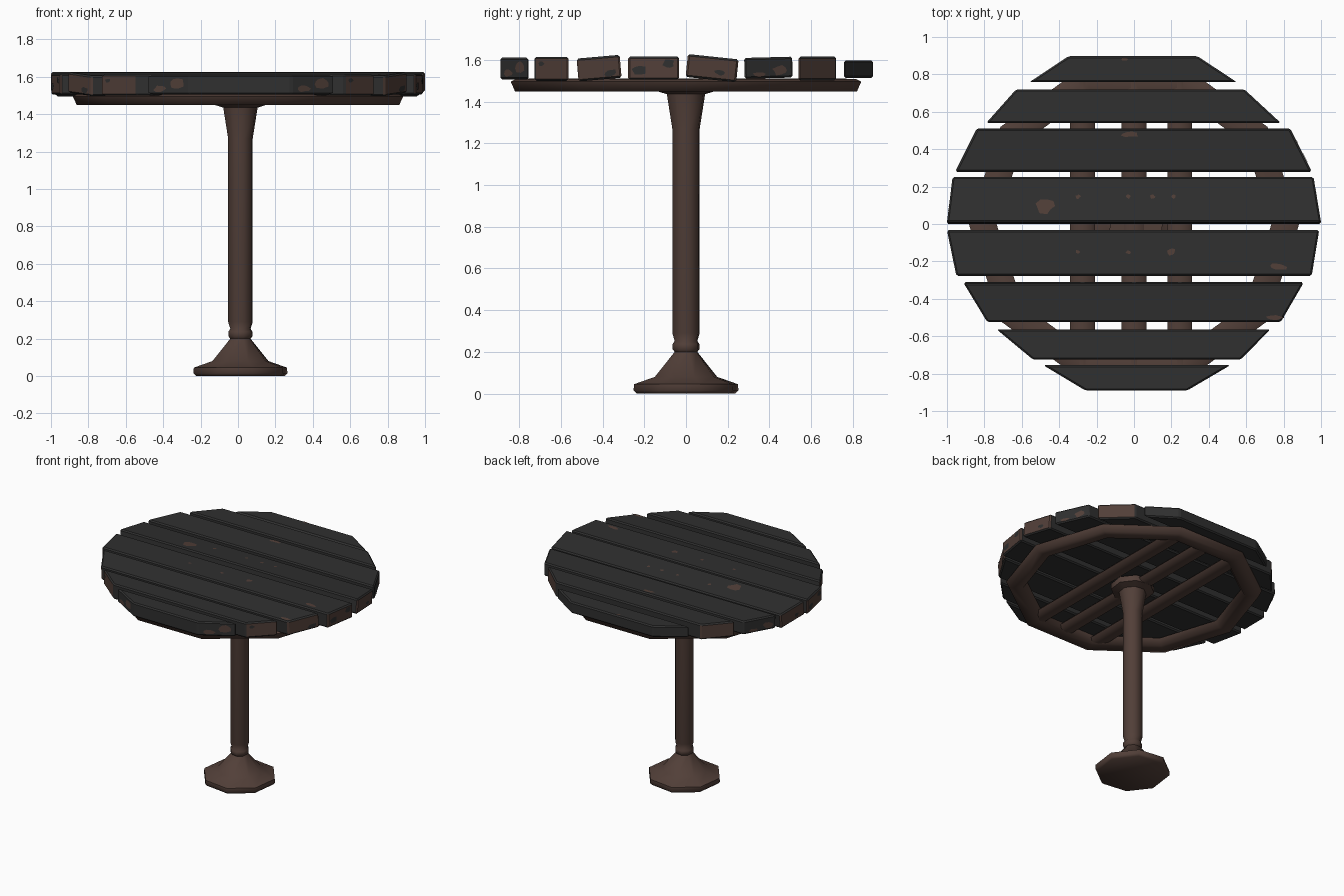
import bpy, bmesh, math, random
from mathutils import Matrix, Vector

if "Cube" in bpy.data.objects:
    bpy.data.objects.remove(bpy.data.objects["Cube"])

random.seed(4)


def material(name, rgb):
    m = bpy.data.materials.new(name)
    m.diffuse_color = (*rgb, 1)
    m.use_nodes = True
    m.node_tree.nodes["Principled BSDF"].inputs["Base Color"].default_value = m.diffuse_color
    return m


BLACK = material("black paint", (0.029, 0.029, 0.029))
BROWN = material("rust brown", (0.084, 0.050, 0.040))


def finish(bm, name, mats, smooth=None):
    me = bpy.data.meshes.new(name)
    bm.to_mesh(me)
    bm.free()
    ob = bpy.data.objects.new(name, me)
    bpy.context.collection.objects.link(ob)
    for m in mats:
        me.materials.append(m)
    if smooth:
        bpy.ops.object.select_all(action='DESELECT')
        ob.select_set(True)
        bpy.context.view_layer.objects.active = ob
        bpy.ops.object.shade_smooth_by_angle(angle=math.radians(smooth))
    return ob


def lathe(name, profile, sides, cx=0, turn=0, closed=False, smooth=50):
    """Revolve (radius, z) points round a vertical axis."""
    bm = bmesh.new()
    rings = []
    for r, z in profile:
        rings.append([bm.verts.new((cx + r * math.cos(turn + math.tau * i / sides),
                                    r * math.sin(turn + math.tau * i / sides), z))
                      for i in range(sides)])
    pairs = list(zip(rings, rings[1:]))
    if closed:
        pairs.append((rings[-1], rings[0]))
    else:
        bm.faces.new(rings[0])
        bm.faces.new(rings[-1])
    for a, b in pairs:
        for i in range(sides):
            j = (i + 1) % sides
            bm.faces.new((a[i], a[j], b[j], b[i]))
    bmesh.ops.recalc_face_normals(bm, faces=bm.faces)
    return finish(bm, name, [BROWN], smooth)


# Pedestal: octagonal foot, collar, post and flared head
lathe("pedestal", [(0.245, 0), (0.26, 0.015), (0.258, 0.045), (0.155, 0.08), (0.056, 0.2),
                   (0.066, 0.212), (0.066, 0.238), (0.056, 0.252), (0.068, 0.29),
                   (0.068, 1.27), (0.095, 1.435), (0.15, 1.452), (0.15, 1.495)],
      8, cx=0.013, turn=math.radians(15))

# Ten-sided support ring under the top
lathe("support_ring", [(0.735, 1.495), (0.765, 1.45), (0.862, 1.449), (0.883, 1.495),
                       (0.86, 1.507), (0.765, 1.507)], 10, closed=True, smooth=70)

# Three support bars with rounded section
for k, x in enumerate((-0.275, 0.0, 0.245)):
    bm = bmesh.new()
    bmesh.ops.create_cone(bm, cap_ends=True, segments=8, radius1=1, radius2=1, depth=1.54)
    bm.transform(Matrix.Translation((x, 0, 1.48)) @ Matrix.Diagonal((0.066, 1, 0.03, 1))
                 @ Matrix.Rotation(math.pi / 2, 4, 'X'))
    finish(bm, f"support_bar_{k + 1}", [BROWN], 50)

# Planks: y0, y1, x left/right at y0, x left/right at y1, z centre, height, tilt
PLANKS = [
    (-0.89, -0.755, -0.26, 0.285, -0.485, 0.515, 1.558, 0.105, 0),
    (-0.725, -0.563, -0.54, 0.57, -0.735, 0.73, 1.557, 0.115, 0),
    (-0.52, -0.313, -0.785, 0.785, -0.91, 0.905, 1.56, 0.11, 5),
    (-0.277, -0.033, -0.95, 0.95, -1.0, 0.99, 1.56, 0.11, 0),
    (0.003, 0.247, -1.0, 1.0, -0.97, 0.96, 1.56, 0.11, -6),
    (0.28, 0.51, -0.955, 0.95, -0.84, 0.835, 1.562, 0.1, 1.5),
    (0.54, 0.72, -0.79, 0.785, -0.63, 0.59, 1.558, 0.115, 0),
    (0.758, 0.897, -0.56, 0.55, -0.35, 0.34, 1.555, 0.085, 0),
]
DARK_ENDS = {0, 5, 7}

# Worn spots on top: plank, x, y, half sizes
TOP_SPOTS = [(4, -0.475, 0.09, 0.055, 0.04), (3, 0.2, -0.15, 0.022, 0.02),
             (3, 0.77, -0.23, 0.055, 0.02), (2, 0.75, -0.495, 0.05, 0.015),
             (5, -0.02, 0.48, 0.05, 0.015), (7, -0.05, 0.88, 0.02, 0.01)]
TOP_SPOTS += [(4, x, 0.14, 0.014, 0.012) for x in (-0.3, -0.03, 0.1, 0.21)]
TOP_SPOTS += [(3, x, -0.15, 0.014, 0.012) for x in (-0.3, -0.03)]

# Worn spots on the plank ends: plank, position along end, height, half sizes
END_SPOTS = [(0, 0.7, 0.1, 0.055, 0.03), (0, 0.3, -0.2, 0.04, 0.02),
             (2, 0.75, -0.25, 0.035, 0.02), (3, 0.2, -0.1, 0.04, 0.025),
             (3, 0.8, 0.2, 0.03, 0.02), (4, 0.65, -0.15, 0.025, 0.015),
             (5, 0.75, -0.15, 0.045, 0.025), (5, 0.3, -0.3, 0.035, 0.012),
             (1, 0.2, 0.2, 0.02, 0.012)]


def spot(bm, origin, u, v, ru, rv):
    """Irregular flat blot lying on a plank face."""
    n = u.cross(v) * 0.002
    vs = []
    for i in range(9):
        a, r = math.tau * i / 9, random.uniform(0.65, 1.15)
        vs.append(bm.verts.new(origin + n + u * ru * r * math.cos(a) + v * rv * r * math.sin(a)))
    bm.faces.new(vs)


X, Y, Z = Vector((1, 0, 0)), Vector((0, 1, 0)), Vector((0, 0, 1))
for k, (y0, y1, l0, r0, l1, r1, zc, h, tilt) in enumerate(PLANKS):
    yc = (y0 + y1) / 2
    place = Matrix.Translation((0, yc, zc)) @ Matrix.Rotation(math.radians(tilt), 4, 'X')
    corners = [Vector((l0, y0 - yc, 0)), Vector((r0, y0 - yc, 0)),
               Vector((r1, y1 - yc, 0)), Vector((l1, y1 - yc, 0))]
    bm = bmesh.new()
    base = bm.faces.new([bm.verts.new(c - Z * h / 2) for c in corners])
    up = bmesh.ops.extrude_face_region(bm, geom=[base])
    bmesh.ops.translate(bm, vec=Z * h, verts=[g for g in up['geom'] if isinstance(g, bmesh.types.BMVert)])
    bmesh.ops.recalc_face_normals(bm, faces=bm.faces)
    bmesh.ops.bevel(bm, geom=bm.edges[:], offset=0.009, segments=1, affect='EDGES')
    bm.normal_update()
    if k not in DARK_ENDS:
        for f in bm.faces:
            if abs(f.normal.x) > 0.4 and abs(f.normal.z) < 0.3:
                f.material_index = 1
    bm.transform(place)
    finish(bm, f"plank_{k + 1}", [BLACK, BROWN])

    # Wear on this plank
    bm = bmesh.new()
    for p, x, y, ru, rv in TOP_SPOTS:
        if p == k:
            spot(bm, Vector((x, y - yc, h / 2)), X, Y, ru, rv)
    if bm.faces:
        bm.transform(place)
        finish(bm, f"top_wear_{k + 1}", [BROWN])
    else:
        bm.free()
    bm = bmesh.new()
    for p, t, hz, ru, rv in END_SPOTS:
        if p == k:
            for a, b in ((corners[1], corners[2]), (corners[3], corners[0])):
                spot(bm, a.lerp(b, t) + Z * hz * h, (b - a).normalized(), Z, ru, rv)
    if bm.faces:
        bm.transform(place)
        finish(bm, f"end_wear_{k + 1}", [BROWN if k in DARK_ENDS else BLACK])
    else:
        bm.free()
